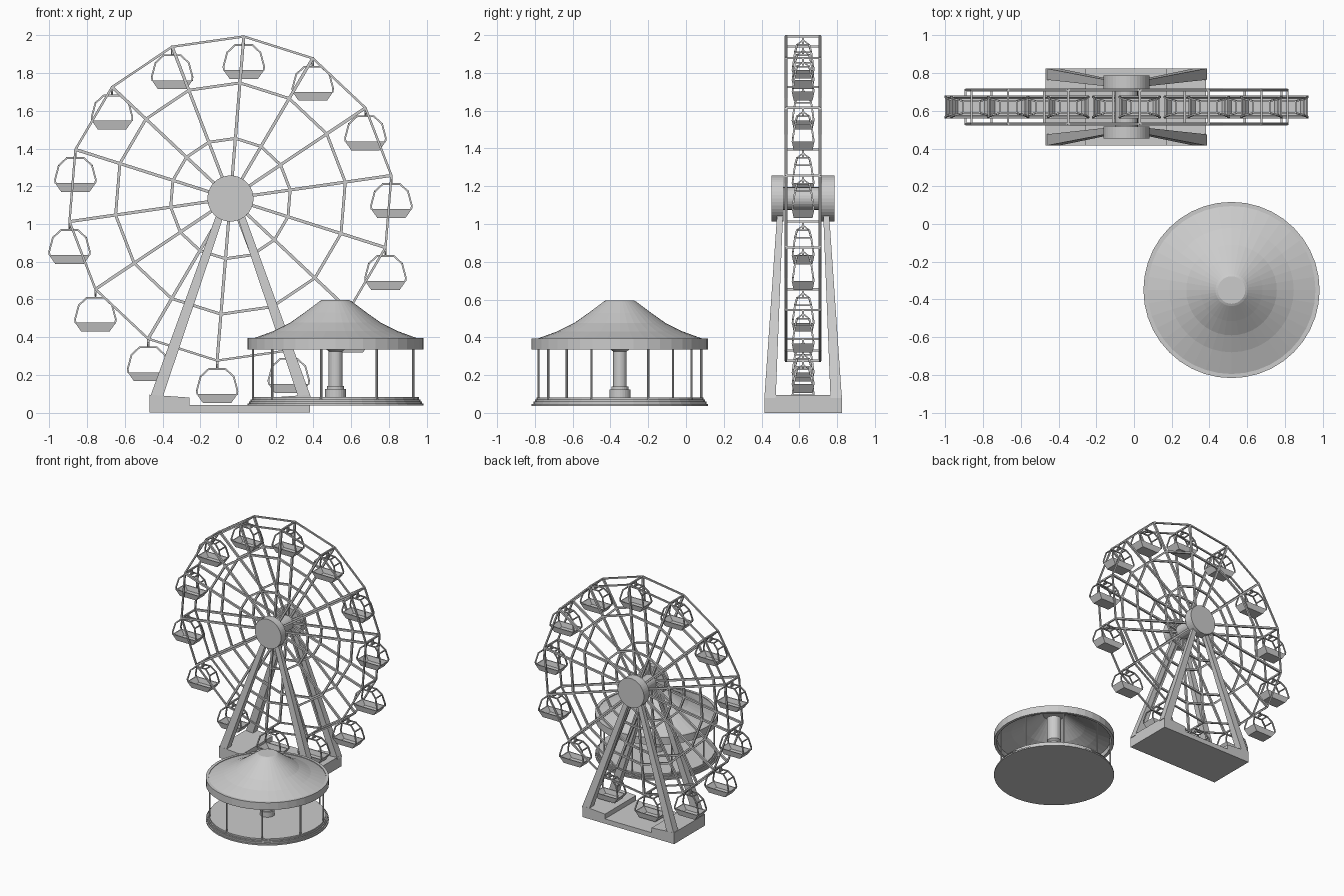
import bpy, bmesh, math
from mathutils import Vector

if "Cube" in bpy.data.objects:
    bpy.data.objects.remove(bpy.data.objects["Cube"])

grey = bpy.data.materials.new("plain grey")
grey.use_nodes = True
grey.diffuse_color = (0.6, 0.6, 0.6, 1)
grey.node_tree.nodes["Principled BSDF"].inputs["Base Color"].default_value = (0.6, 0.6, 0.6, 1)

HUB = Vector((-0.04, 0.62, 1.135))
RIDE = Vector((0.517, -0.35, 0))
COUNT, RADIUS, HALF = 14, 0.862, 0.09


def finish(bm, name):
    bmesh.ops.recalc_face_normals(bm, faces=bm.faces)
    mesh = bpy.data.meshes.new(name)
    bm.to_mesh(mesh)
    bm.free()
    mesh.materials.append(grey)
    ob = bpy.data.objects.new(name, mesh)
    bpy.context.collection.objects.link(ob)
    return ob


def loft(bm, low, high):
    """Closed solid between two matching loops of points."""
    a = [bm.verts.new(p) for p in low]
    b = [bm.verts.new(p) for p in high]
    n = len(a)
    for i in range(n):
        j = (i + 1) % n
        bm.faces.new((a[i], a[j], b[j], b[i]))
    bm.faces.new(a[::-1])
    bm.faces.new(b)


def bar(bm, p, q, width):
    """Square bar from p to q."""
    p, q = Vector(p), Vector(q)
    d = (q - p).normalized()
    side = d.cross(Vector((0, 1, 0)))
    if side.length < 0.1:
        side = d.cross(Vector((0, 0, 1)))
    side.normalize()
    up = d.cross(side)
    h = width / 2
    ring = [side * h + up * h, up * h - side * h, -side * h - up * h, side * h - up * h]
    loft(bm, [p + r for r in ring], [q + r for r in ring])


def rect(x0, x1, y0, y1, z):
    return [(x0, y0, z), (x1, y0, z), (x1, y1, z), (x0, y1, z)]


def lathe(name, profile, centre, sides, closed=True):
    """Turn (radius, height) points about a vertical axis."""
    bm = bmesh.new()
    rings = []
    for r, z in profile:
        rings.append([bm.verts.new(centre + Vector((r * math.cos(t), r * math.sin(t), z)))
                      for t in (2 * math.pi * i / sides for i in range(sides))])
    pairs = list(zip(rings, rings[1:]))
    if not closed:
        pairs.append((rings[-1], rings[0]))
    for a, b in pairs:
        for i in range(sides):
            j = (i + 1) % sides
            bm.faces.new((a[i], a[j], b[j], b[i]))
    if closed:
        bm.faces.new(rings[0])
        bm.faces.new(rings[-1])
    return finish(bm, name)


def drum(name, radius, y0, y1, sides=40):
    bm = bmesh.new()
    loops = [[(HUB.x + radius * math.cos(t), y, HUB.z + radius * math.sin(t))
              for t in (2 * math.pi * i / sides for i in range(sides))] for y in (y0, y1)]
    loft(bm, *loops)
    return finish(bm, name)


def rim_point(i, radius, y=0):
    t = math.radians(85.3) + 2 * math.pi * i / COUNT
    return HUB + Vector((radius * math.cos(t), y, radius * math.sin(t)))


# Stepped base
bm = bmesh.new()
outline = [(-0.425, 0), (0.425, 0), (0.425, 0.095), (0.215, 0.08),
           (0.215, 0.04), (-0.215, 0.04), (-0.215, 0.08), (-0.425, 0.095)]
loft(bm, *[[(x - 0.043, y, z) for x, z in outline] for y in (0.415, 0.825)])
finish(bm, "base")

# Tapered legs
bm = bmesh.new()
for sx in (-1, 1):
    for sy in (-1, 1):
        low = rect(0.36, 0.427, 0.145, 0.205, 0.08)
        high = rect(0.02, 0.06, 0.105, 0.135, 1.09)
        loft(bm, *[[(HUB.x + sx * x, HUB.y + sy * y, z) for x, y, z in loop]
                   for loop in (low, high)])
finish(bm, "support_legs")

# Hub drums and axle
drum("front_hub", 0.122, 0.453, 0.517)
drum("back_hub", 0.122, 0.715, 0.787)
drum("axle", 0.06, 0.51, 0.72, 24)

# Spokes, rings and cross bars
spokes, rings, crossbars = bmesh.new(), bmesh.new(), bmesh.new()
for i in range(COUNT):
    for y in (-HALF, HALF):
        bar(spokes, rim_point(i, 0.05, y), rim_point(i, RADIUS, y), 0.016)
        for radius, width in ((RADIUS, 0.012), (0.615, 0.015), (0.32, 0.015)):
            bar(rings, rim_point(i, radius, y), rim_point(i + 1, radius, y), width)
    bar(crossbars, rim_point(i, RADIUS, -HALF), rim_point(i, RADIUS, HALF), 0.012)
finish(spokes, "wheel_spokes")
finish(rings, "wheel_rings")
finish(crossbars, "wheel_cross_bars")

# Gondola: open tub, two hoops, linking bars and hanger
bm = bmesh.new()
loops = []
for x, y, z in ((0.075, 0.05, -0.225), (0.108, 0.06, -0.178),
                (0.1, 0.052, -0.178), (0.07, 0.044, -0.216)):
    loops.append([bm.verts.new(p) for p in rect(-x, x, -y, y, z)])
for a, b in zip(loops, loops[1:]):
    for i in range(4):
        j = (i + 1) % 4
        bm.faces.new((a[i], a[j], b[j], b[i]))
bm.faces.new(loops[0])
bm.faces.new(loops[-1])
hoop = [(0.105, 0.056, -0.18), (0.108, 0.054, -0.16), (0.088, 0.043, -0.085), (0.045, 0.032, -0.045)]
for sy in (-1, 1):
    path = [(x, sy * y, z) for x, y, z in hoop]
    path += [(-x, y, z) for x, y, z in path[::-1]]
    for p, q in zip(path, path[1:]):
        bar(bm, p, q, 0.009)
    bar(bm, (0, sy * 0.032, -0.045), (0, 0, -0.02), 0.007)
for sx in (-1, 1):
    for x, y, z in hoop[2:]:
        bar(bm, (sx * x, -y, z), (sx * x, y, z), 0.008)
bar(bm, (0, -0.032, -0.045), (0, 0.032, -0.045), 0.008)
bar(bm, (0, 0, -0.04), (0, 0, 0), 0.012)
gondola = finish(bm, "gondola")
gondola.location = rim_point(0, RADIUS)
for i in range(1, COUNT):
    copy = gondola.copy()
    copy.name = "gondola_%d" % (i + 1)
    copy.location = rim_point(i, RADIUS)
    bpy.context.collection.objects.link(copy)

# Carousel platform with steps, and centre column
lathe("carousel_platform", [(0.467, 0.037), (0.467, 0.048), (0.458, 0.048), (0.458, 0.06),
                            (0.45, 0.06), (0.45, 0.07), (0.442, 0.07), (0.442, 0.082)], RIDE, 40)
lathe("carousel_column", [(0.056, 0.08), (0.056, 0.125), (0.045, 0.125), (0.045, 0.14),
                          (0.036, 0.14), (0.036, 0.325), (0.056, 0.34), (0.056, 0.54)], RIDE, 24)

# Hollow carousel roof with rim and flat cap
slope = [(0.085, 0.59), (0.165, 0.53), (0.24, 0.477), (0.33, 0.432), (0.445, 0.39)]
under = [(r, z - 0.012) for r, z in slope[::-1]]
lathe("carousel_roof", slope + under, RIDE, 40, closed=False)
lathe("carousel_rim", [(0.467, 0.335), (0.467, 0.395), (0.445, 0.395), (0.445, 0.335)],
      RIDE, 40, closed=False)
lathe("roof_cap", [(0.085, 0.578), (0.085, 0.59), (0.073, 0.596)], RIDE, 40)

# Carousel poles
for i in range(9):
    t = math.pi + 2 * math.pi * i / 9
    spot = RIDE + Vector((0.438 * math.cos(t), 0.438 * math.sin(t), 0))
    lathe("carousel_pole_%d" % (i + 1), [(0.006, 0.07), (0.006, 0.39)], spot, 8)
